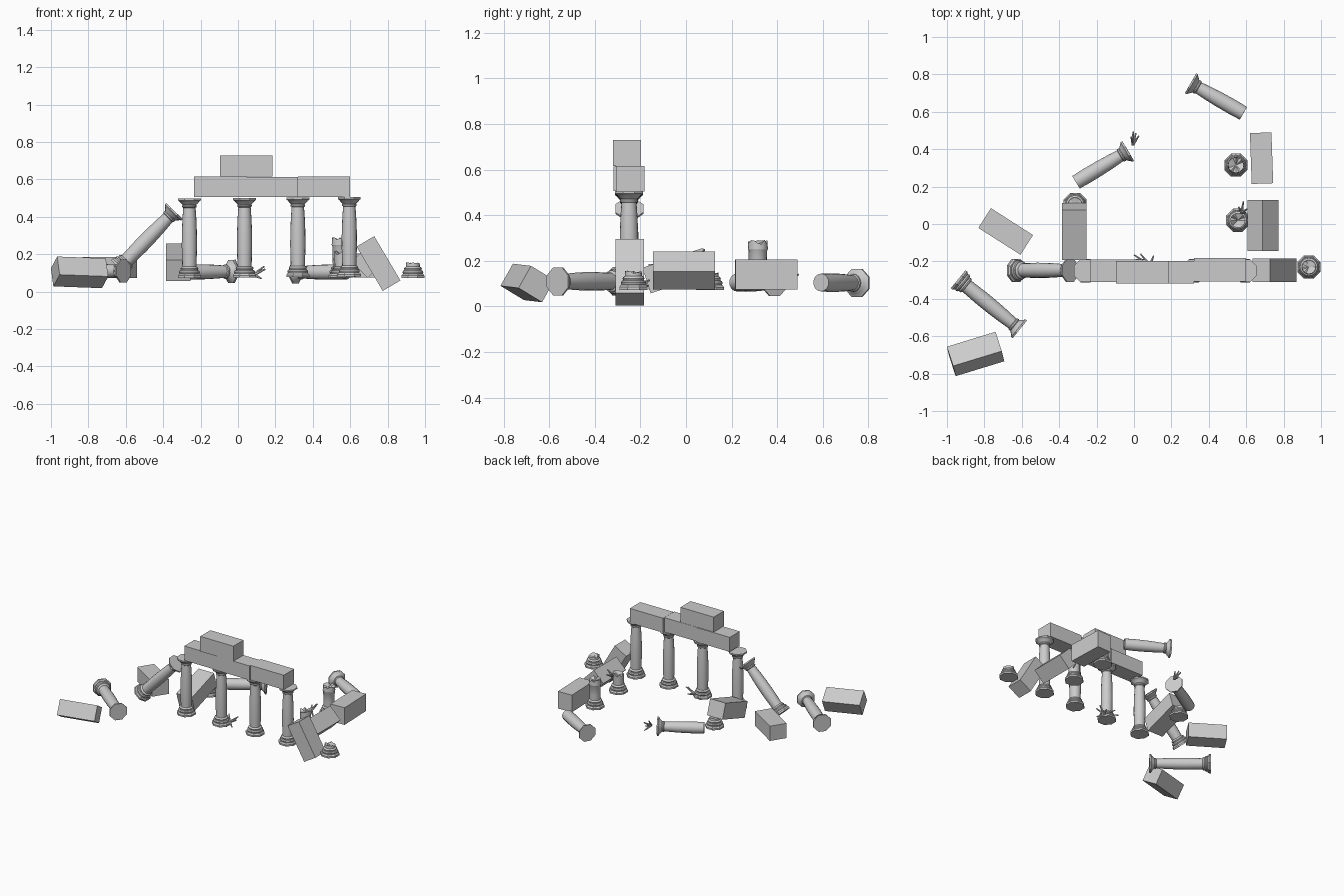
import bpy, bmesh, math, random
from mathutils import Vector, Matrix

if "Cube" in bpy.data.objects:
    bpy.data.objects.remove(bpy.data.objects["Cube"])

random.seed(4)
N = 16
H = 0.425  # full column height

# Ring profiles: (radius, height, octagonal?)
BASE = [(.062, 0, 1), (.062, .012, 1), (.055, .022, 1), (.053, .023, 0), (.056, .031, 0),
        (.052, .039, 0), (.045, .042, 0), (.048, .050, 0), (.045, .056, 0), (.038, .060, 0)]
SHAFT = [(.039, .10, 0), (.041, .17, 0), (.040, .25, 0), (.037, .32, 0), (.033, .375, 0)]
CAP = [(.038, .379, 0), (.039, .386, 0), (.036, .391, 0), (.044, .398, 0), (.051, .406, 0),
       (.053, .409, 1), (.061, .415, 1), (.061, H, 1)]


def column(name, rings, bottom, top=None, jag=0.0):
    """Lathe a column piece from bottom, its axis aimed at top (upright if none)."""
    bm = bmesh.new()
    z0 = rings[0][1]
    loops = []
    for k, (r, z, octo) in enumerate(rings):
        loop = []
        last = k == len(rings) - 1
        for i in range(N):
            a = 2 * math.pi * i / N
            rr = r / math.cos(math.pi / 8) if octo and i % 2 else r
            dz = random.uniform(-jag, jag) if last else 0
            loop.append(bm.verts.new((rr * math.cos(a), rr * math.sin(a), z - z0 + dz)))
        loops.append(loop)
    for lo, hi in zip(loops, loops[1:]):
        for i in range(N):
            j = (i + 1) % N
            bm.faces.new((lo[i], lo[j], hi[j], hi[i]))
    bm.faces.new(loops[0][::-1])
    if jag:
        c = bm.verts.new((0, 0, rings[-1][1] - z0 - jag))
        for i in range(N):
            bm.faces.new((loops[-1][i], loops[-1][(i + 1) % N], c))
    else:
        bm.faces.new(loops[-1])
    ob = finish(name, bm)
    ob.location = bottom
    if top:
        ob.rotation_mode = 'QUATERNION'
        ob.rotation_quaternion = (Vector(top) - Vector(bottom)).to_track_quat('Z', 'Y')
    bpy.ops.object.select_all(action='DESELECT')
    ob.select_set(True)
    bpy.context.view_layer.objects.active = ob
    bpy.ops.object.shade_smooth_by_angle(angle=math.radians(30))
    return ob


def finish(name, bm):
    me = bpy.data.meshes.new(name)
    bm.to_mesh(me)
    bm.free()
    ob = bpy.data.objects.new(name, me)
    bpy.context.collection.objects.link(ob)
    return ob


def block(name, loc, size, rot=(0, 0, 0)):
    bm = bmesh.new()
    bmesh.ops.create_cube(bm, size=1, matrix=Matrix.Diagonal((*size, 1)))
    ob = finish(name, bm)
    ob.location = loc
    ob.rotation_euler = [math.radians(a) for a in rot]


def tuft(name, loc, directions):
    """Small sprig of tapered twigs."""
    bm = bmesh.new()
    for d in directions:
        d = Vector(d)
        m = Matrix.Translation(d / 2) @ d.to_track_quat('Z', 'Y').to_matrix().to_4x4()
        bmesh.ops.create_cone(bm, cap_ends=True, segments=6, radius1=.009, radius2=.004,
                              depth=d.length, matrix=m)
    finish(name, bm).location = loc


# Standing colonnade
for i, (x, z) in enumerate([(-.26, .073), (.035, .075), (.32, .077), (.595, .08)]):
    column(f"standing_column_{i + 1}", BASE + SHAFT + CAP, (x, -.25, z))

# Lintel course with one block above
block("lintel_left", (-.095, -.25, .56), (.28, .12, .11))
block("lintel_middle", (.18, -.257, .56), (.28, .12, .108))
block("lintel_right", (.46, -.245, .56), (.28, .125, .11))
block("upper_block", (.045, -.258, .672), (.28, .122, .114))

# Leaning and fallen columns
column("leaning_column", BASE + SHAFT + CAP, (-.635, -.248, .125), (-.34, -.248, .43))
column("fallen_column_front", BASE + SHAFT + CAP, (-.94, -.295, .11), (-.615, -.56, .11))
column("fallen_column_middle", SHAFT + CAP, (-.31, .223, .105), (-.015, .40, .107))
column("fallen_column_back", SHAFT + CAP, (.585, .592, .105), (.28, .765, .103))

# Broken stumps
column("low_stump_right", BASE + [(.037, .078, 0)], (.935, -.23, .073), jag=.006)
column("low_stump_left", BASE + [(.037, .072, 0)], (-.315, .105, .072), jag=.005)
column("short_stump", BASE + [(.039, .10, 0), (.040, .135, 0)], (.555, .02, .075), jag=.012)
column("tall_stump", BASE + SHAFT[:2] + [(.044, .175, 0), (.042, .208, 0)], (.545, .315, .075), jag=.01)

# Fallen blocks
block("block_on_stump", (-.32, -.04, .157), (.13, .28, .118), (18, 0, 0))
block("block_right_back", (.682, .352, .14), (.115, .272, .13), (0, 0, 2))
block("block_right_rolled", (.69, -.008, .157), (.123, .272, .113), (0, 45, 0))
block("block_right_leaning", (.751, -.247, .15), (.275, .125, .11), (0, 59.4, 0))
block("block_left_front", (-.847, -.695, .103), (.272, .125, .112), (-30, 2, 17))
block("block_left_back", (-.686, -.04, .13), (.267, .125, .112), (0, 0, -32.5))

# Twiggy sprigs
tuft("sprig_column", (.085, -.22, .09),
     [(.06, -.01, .03), (.04, -.03, -.02), (.055, .02, .045), (.02, .05, .01), (-.05, .06, .025), (-.085, .055, .0)])
tuft("sprig_fallen", (-.005, .425, .12),
     [(.0, .07, .02), (.03, .045, .03), (-.01, .04, .05), (.015, .06, -.02)])
tuft("sprig_stump", (.575, .06, .20),
     [(.01, .06, .03), (.03, .02, .05), (-.015, .03, .03), (.02, .0, -.05)])
